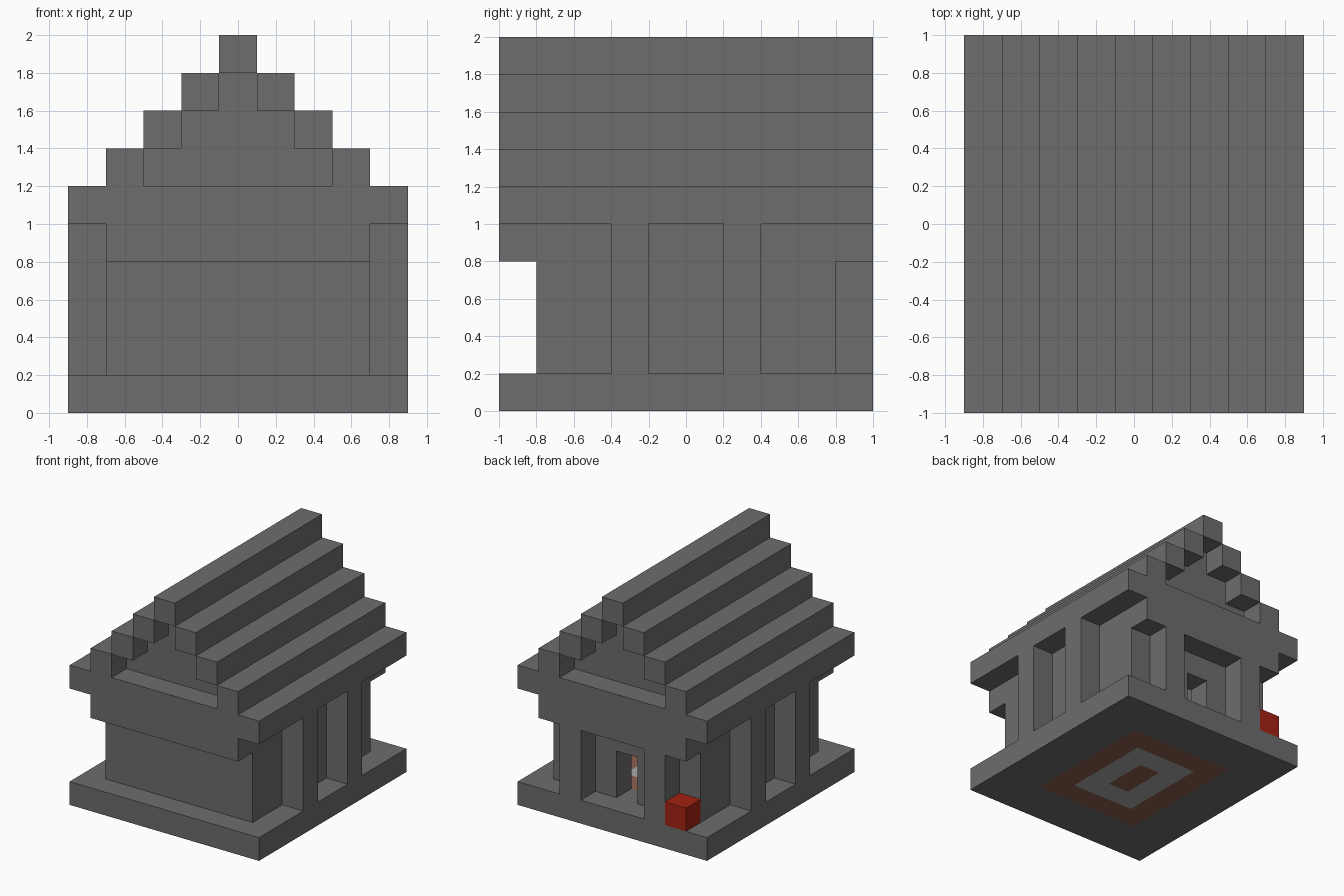
import bpy, bmesh
from mathutils import Vector

if "Cube" in bpy.data.objects:
    bpy.data.objects.remove(bpy.data.objects["Cube"])

U = 0.2  # block size


def material(name, rgb):
    m = bpy.data.materials.new(name)
    m.use_nodes = True
    m.diffuse_color = (*rgb, 1)
    m.node_tree.nodes["Principled BSDF"].inputs["Base Color"].default_value = (*rgb, 1)
    return m


stone = material("grey stone", (0.153, 0.153, 0.153))
brown = material("brown floor", (0.27, 0.115, 0.08))
pale = material("pale floor", (0.40, 0.40, 0.40))
red = material("red block", (0.37, 0.016, 0.006))


def finish(name, bm, *mats):
    mesh = bpy.data.meshes.new(name)
    bm.to_mesh(mesh)
    bm.free()
    for m in mats:
        mesh.materials.append(m)
    obj = bpy.data.objects.new(name, mesh)
    bpy.context.collection.objects.link(obj)
    return obj


def box(name, x, y, z, mat=stone):
    """Box from (low, high) ranges on each axis."""
    bm = bmesh.new()
    bmesh.ops.create_cube(bm, size=1)
    for v in bm.verts:
        v.co = Vector([(lo + hi) / 2 + c * (hi - lo) for c, (lo, hi) in zip(v.co, (x, y, z))])
    return finish(name, bm, mat)


def mirrored(r, s):
    return tuple(sorted((r[0] * s, r[1] * s)))


# Base slab of blocks with concentric coloured floor rectangles
bm = bmesh.new()
bmesh.ops.create_grid(bm, x_segments=9, y_segments=10, size=1)
for v in bm.verts:
    v.co.x *= 0.9
top = bmesh.ops.extrude_face_region(bm, geom=bm.faces[:], use_keep_orig=True)["geom"]
bmesh.ops.translate(bm, vec=(0, 0, U), verts=[g for g in top if isinstance(g, bmesh.types.BMVert)])
bmesh.ops.recalc_face_normals(bm, faces=bm.faces[:])
for f in bm.faces:
    c = f.calc_center_median()
    ring = round(max(abs(c.x), abs(c.y) - U / 2) / U)
    f.material_index = {0: 1, 1: 2, 2: 1}.get(ring, 0)
finish("base", bm, stone, brown, pale)

# Walls, with a doorway at the back
box("front_wall", (-0.7, 0.7), (-0.8, -0.6), (0.2, 1))
box("door_header", (-0.1, 0.1), (0.6, 0.8), (0.6, 1))
for side, s in (("left", 1), ("right", -1)):
    box(side + "_wall", mirrored((0.5, 0.7), s), (-0.6, 0.6), (0.2, 1))
    box(side + "_back_wall", mirrored((0.1, 0.7), s), (0.6, 0.8), (0.2, 1))
    box(side + "_porch_post", mirrored((0.3, 0.5), s), (0.8, 1), (0.2, 0.8))
    for end, y in (("front", (-0.4, -0.2)), ("back", (0.2, 0.4))):
        box(f"{side}_{end}_buttress", mirrored((0.7, 0.9), s), y, (0.2, 1))

# Lintels and ceiling
for end, s in (("front", -1), ("back", 1)):
    box(end + "_lintel", (-0.7, 0.7), mirrored((0.8, 1), s), (0.8, 1))
box("ceiling", (-0.9, 0.9), (-1, 1), (1, 1.2))

# Stepped roof beams with recessed gables
for i in range(3):
    edge, z = 0.5 - U * i, (1.2 + U * i, 1.4 + U * i)
    for side, s in (("left", 1), ("right", -1)):
        box(f"{side}_roof_beam_{i + 1}", mirrored((edge, edge + U), s), (-1, 1), z)
    for end, s in (("front", -1), ("back", 1)):
        box(f"{end}_gable_{i + 1}", (-edge, edge), mirrored((0.6, 0.8), s), z)
box("ridge_beam", (-0.1, 0.1), (-1, 1), (1.8, 2))

# Red block beside the porch
box("red_block", (-0.7, -0.5), (0.8, 1), (0.2, 0.4), red)
